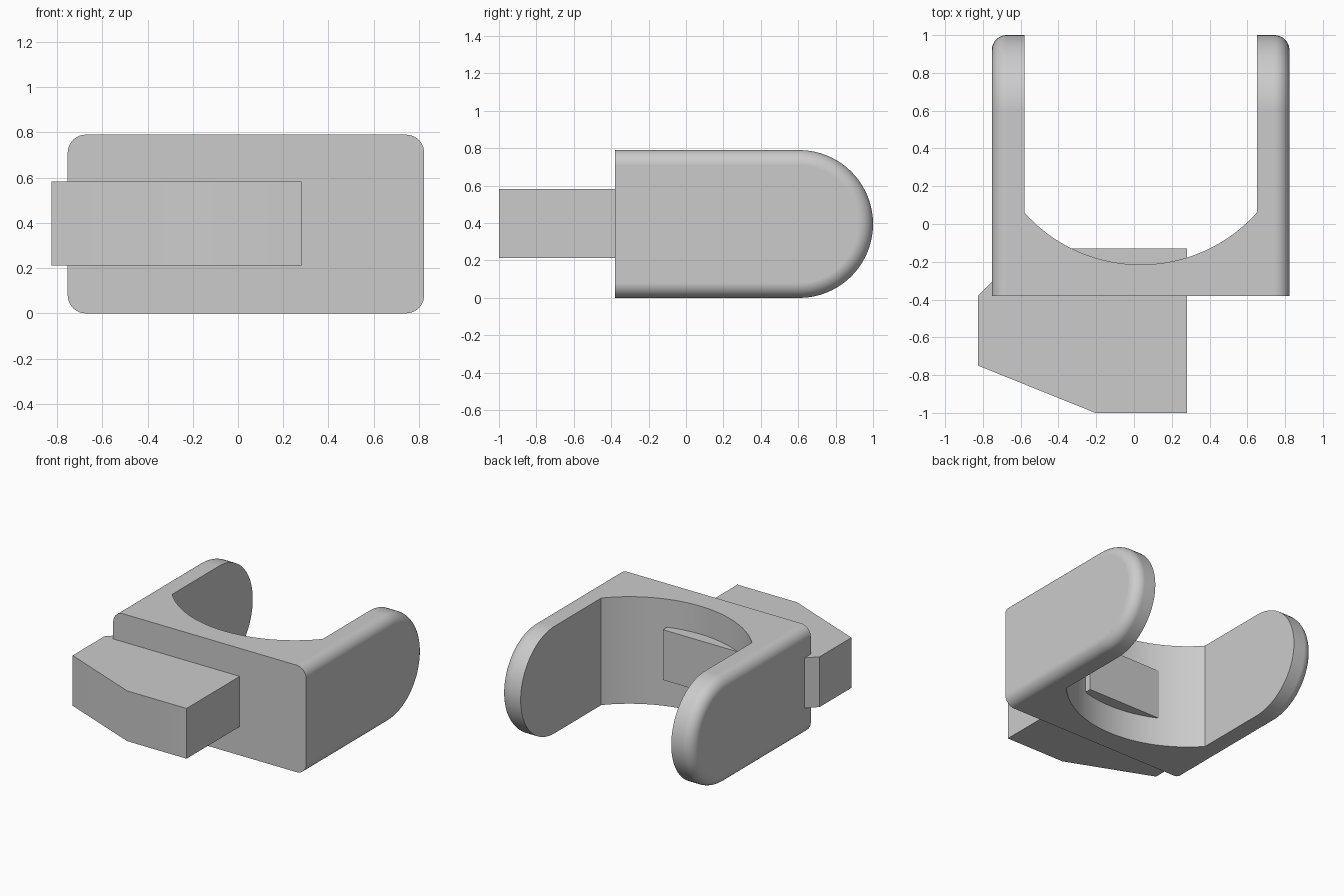
import bpy, bmesh, math

cube = bpy.data.objects.get("Cube")
if cube:
    bpy.data.objects.remove(cube, do_unlink=True)

grey = bpy.data.materials.new("plain grey")
grey.use_nodes = True
grey.diffuse_color = (0.6, 0.6, 0.6, 1)
grey.node_tree.nodes["Principled BSDF"].inputs["Base Color"].default_value = (0.6, 0.6, 0.6, 1)


def loft(name, rings):
    """Skin equal-length closed rings and cap both ends."""
    bm = bmesh.new()
    rows = [[bm.verts.new(p) for p in ring] for ring in rings]
    n = len(rows[0])
    for a, b in zip(rows, rows[1:]):
        for i in range(n):
            j = (i + 1) % n
            bm.faces.new((a[i], a[j], b[j], b[i]))
    bm.faces.new(rows[0][::-1])
    bm.faces.new(rows[-1])
    bmesh.ops.recalc_face_normals(bm, faces=bm.faces)
    mesh = bpy.data.meshes.new(name)
    bm.to_mesh(mesh)
    bm.free()
    mesh.materials.append(grey)
    obj = bpy.data.objects.new(name, mesh)
    bpy.context.collection.objects.link(obj)
    return obj


def prism(name, outline, z0, z1):
    return loft(name, [[(x, y, z) for x, y in outline] for z in (z0, z1)])


def select(obj):
    bpy.ops.object.select_all(action='DESELECT')
    obj.select_set(True)
    bpy.context.view_layer.objects.active = obj


# Clip body: round-ended side profile, lofted across x with filleted outer rims
X0, X1, BACK = -0.753, 0.823, -0.38
R, ROUND_Y, FILLET = 0.395, 0.605, 0.08


def side_ring(x, inset):
    r = R - inset
    arc = [math.pi * (i / 40 - 0.5) for i in range(41)]
    pts = [(BACK, R - r)]
    pts += [(ROUND_Y + r * math.cos(t), R + r * math.sin(t)) for t in arc]
    pts += [(BACK, R + r)]
    return [(x, y, z) for y, z in pts]


STEPS = 10
fillet = [(FILLET * (1 - math.sin(t)), FILLET * (1 - math.cos(t)))
          for t in (math.pi / 2 * i / STEPS for i in range(STEPS + 1))]
rings = [side_ring(X0 + dx, inset) for inset, dx in reversed(fillet)]
rings = [side_ring(X0 + dx, inset) for dx, inset in reversed(fillet)]
rings += [side_ring(X1 - dx, inset) for dx, inset in fillet]
body = loft("clip_body", rings)

# Opening between the arms, with a shallow curved floor
CX, CY, CR, HALF = 0.035, 0.61, 0.825, 0.615
sweep = math.asin(HALF / CR)
floor = [(CX + CR * math.sin(t), CY - CR * math.cos(t))
         for t in (sweep * (i / 20 - 1) for i in range(41))]
cutter = prism("opening_cutter", floor + [(CX + HALF, 1.3), (CX - HALF, 1.3)], -0.3, 1.1)
cutter.hide_render = True

cut = body.modifiers.new("opening", 'BOOLEAN')
cut.operation = 'DIFFERENCE'
cut.solver = 'EXACT'
cut.object = cutter
select(body)
bpy.ops.object.modifier_apply(modifier=cut.name)
bpy.data.objects.remove(cutter, do_unlink=True)

# Mounting block passing through the back wall
block = prism("mounting_block",
              [(-0.825, -0.38), (-0.825, -0.75), (-0.205, -1.0),
               (0.28, -1.0), (0.28, -0.13), (-0.575, -0.13)], 0.212, 0.583)

for obj in (body, block):
    select(obj)
    bpy.ops.object.shade_smooth_by_angle(angle=math.radians(30))

# Keep the large flat faces evenly shaded beside the fillets
weighted = body.modifiers.new("flat_faces", 'WEIGHTED_NORMAL')
weighted.keep_sharp = True
